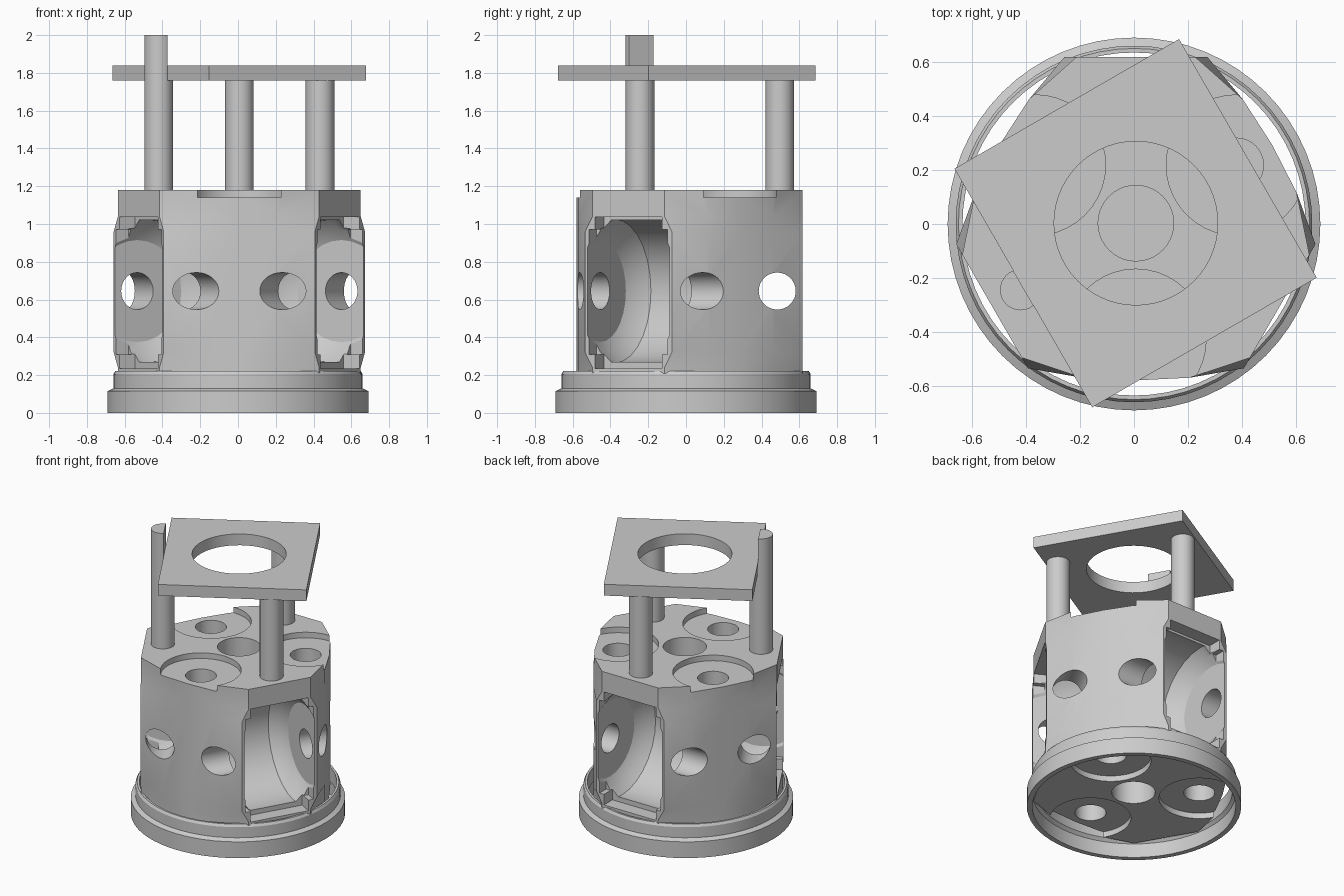
import bpy, bmesh, math
from mathutils import Matrix, Vector

if "Cube" in bpy.data.objects:
    bpy.data.objects.remove(bpy.data.objects["Cube"])

POSTS = [math.radians(a) for a in (90, 210, 330)]
CUPS = [math.radians(a) for a in (30, 150, 270)]
T, R = Matrix.Translation, Matrix.Rotation
AXLE_Z = 0.645
SHIFT = T((0.007, 0.003, 0))    # body and posts sit a touch off centre


def make(name, verts, faces, mat=Matrix()):
    me = bpy.data.meshes.new(name)
    me.from_pydata([mat @ Vector(v) for v in verts], [], faces)
    bm = bmesh.new()
    bm.from_mesh(me)
    bmesh.ops.recalc_face_normals(bm, faces=bm.faces)
    bm.to_mesh(me)
    bm.free()
    ob = bpy.data.objects.new(name, me)
    bpy.context.collection.objects.link(ob)
    return ob


def loft(name, rings, closed=False, mat=Matrix()):
    """Skin equal-length loops; cap the ends, or join last to first."""
    n, m = len(rings[0]), len(rings)
    verts = [p for r in rings for p in r]
    faces = [(i * n + j, i * n + (j + 1) % n,
              (i + 1) % m * n + (j + 1) % n, (i + 1) % m * n + j)
             for i in range(m if closed else m - 1) for j in range(n)]
    if not closed:
        faces += [tuple(range(n)), tuple((m - 1) * n + j for j in range(n))]
    return make(name, verts, faces, mat)


def lathe(name, profile, n=40, closed=False, mat=Matrix()):
    rings = [[(r * math.cos(k * math.tau / n), r * math.sin(k * math.tau / n), z)
              for k in range(n)] for r, z in profile]
    return loft(name, rings, closed, mat)


def cyl(name, x, y, r, z0, z1, n=32):
    return lathe(name, [(r, z0), (r, z1)], n, mat=SHIFT @ T((x, y, 0)))


def box(name, x0, x1, y0, y1, z0, z1, mat=Matrix()):
    return loft(name, [[(x0, y0, z), (x1, y0, z), (x1, y1, z), (x0, y1, z)]
                       for z in (z0, z1)], mat=mat)


def cut(ob, cutters):
    for c in cutters:
        c.hide_render = True
        mod = ob.modifiers.new("cut", 'BOOLEAN')
        mod.operation, mod.solver, mod.object = 'DIFFERENCE', 'EXACT', c
    dg = bpy.context.evaluated_depsgraph_get()
    dg.update()
    me = bpy.data.meshes.new_from_object(ob.evaluated_get(dg))
    ob.modifiers.clear()
    ob.data = me
    for c in cutters:
        bpy.data.objects.remove(c)


def smooth(ob, angle=30):
    bpy.ops.object.select_all(action='DESELECT')
    ob.select_set(True)
    bpy.context.view_layer.objects.active = ob
    bpy.ops.object.shade_smooth_by_angle(angle=math.radians(angle))


# Stepped base ring, open in the middle
ring = lathe("base_ring", [(0.69, 0), (0.69, 0.115), (0.66, 0.13), (0.66, 0.205),
                           (0.65, 0.222), (0.635, 0.222), (0.635, 0.12), (0.655, 0.10),
                           (0.655, 0)], 64, True)
smooth(ring, 20)


# Body outline: a flat at each post, a shallow bulge at each cup
def outline(h, z):
    pts = []
    for a in POSTS:
        for ang, loc in ((a, ((0.615, -h), (0.615, h))),
                         (a + math.pi / 3, ((0.572, -0.2), (0.582, 0), (0.572, 0.2)))):
            pts += [R(ang, 3, 'Z') @ Vector((d, t, 0)) + Vector((0, 0, z)) for d, t in loc]
    return pts


body = loft("body", [outline(h, z) for h, z in (
    (0.22, 0.10), (0.22, 0.24), (0.265, 0.32), (0.265, 0.96), (0.22, 1.04), (0.22, 1.18))],
    mat=SHIFT)

# Wheel pockets, axle bores and pocket mouths
cutters = []
for a in POSTS:
    turn = SHIFT @ R(a, 4, 'Z')
    axle = turn @ T((0.48, 0, AXLE_Z)) @ R(math.pi / 2, 4, 'X')
    half = [(0.27, 0.25), (0.33, 0.215), (0.38, 0.16)]
    prof = [(r, -t) for r, t in half] + [(r, t) for r, t in reversed(half)]
    cutters.append(lathe("pocket_cutter", prof, 28, mat=axle))
    cutters.append(lathe("axle_cutter", [(0.098, -0.7), (0.098, 0.7)], 32, mat=axle))
    cutters.append(box("mouth_cutter", 0.52, 0.8, -0.205, 0.205, 0.235, 1.037, turn))
    cutters.append(box("mouth_cutter", 0.54, 0.8, -0.24, 0.24, 0.31, 0.97, turn))

# Shallow seats and blind holes, top and bottom
for a in CUPS:
    x, y = 0.43 * math.cos(a), 0.43 * math.sin(a)
    for r, d in ((0.26, 0.04), (0.10, 0.25)):
        cutters.append(cyl("seat_cutter_top", x, y, r, 1.18 - d, 1.3, 40))
        cutters.append(cyl("seat_cutter_bottom", x, y, r, 0, 0.10 + d, 40))
cutters.append(cyl("centre_cutter_top", 0, 0, 0.14, 0.95, 1.3, 40))
cutters.append(cyl("centre_cutter_bottom", 0, 0, 0.14, 0, 0.33, 40))
cut(body, cutters)
smooth(body, 18)

# Top plate with a round opening
plate_mat = T((0.006, 0.003, 0)) @ R(math.radians(30), 4, 'Z')
plate = box("top_plate", -0.48, 0.48, -0.51, 0.51, 1.76, 1.84, plate_mat)
cut(plate, [cyl("plate_cutter", 0, 0, 0.303, 1.6, 2, 56)])
smooth(plate)

# Posts; the front left one runs past the plate, trimmed along its edge
for i, a in enumerate(POSTS):
    tall = i == 1
    post = cyl(f"post_{i + 1}", 0.493 * math.cos(a), 0.493 * math.sin(a), 0.076,
               1.15, 2.0 if tall else 1.76)
    if tall:
        cut(post, [box("post_cutter", -0.48, 0.5, -0.5, 0.5, 1.76, 2.2, plate_mat)])
    smooth(post)
